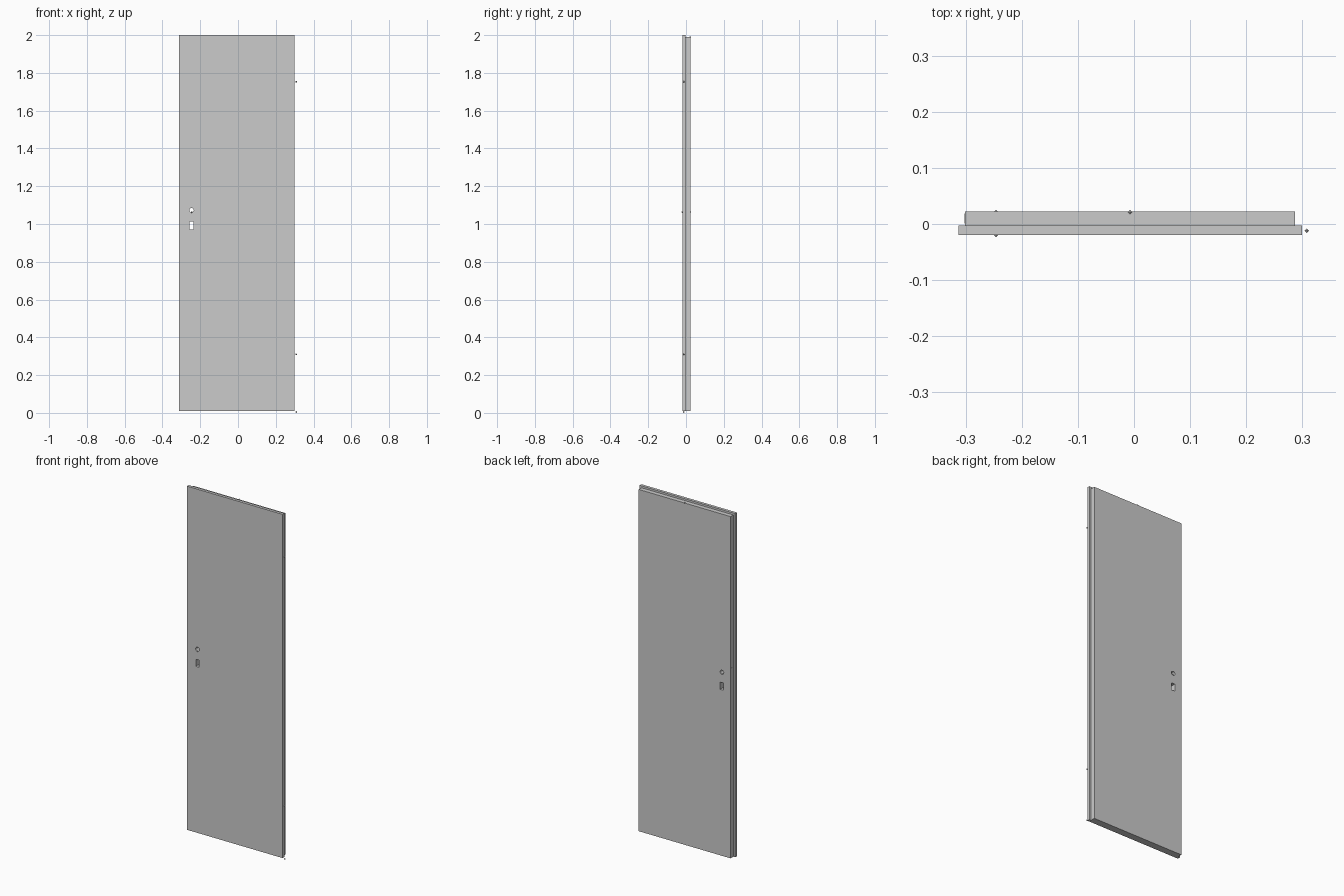
import bpy, math

if "Cube" in bpy.data.objects:
    bpy.data.objects.remove(bpy.data.objects["Cube"])


def box(name, x0, x1, y0, y1, z0, z1):
    bpy.ops.mesh.primitive_cube_add(size=1, location=((x0 + x1) / 2, (y0 + y1) / 2, (z0 + z1) / 2))
    ob = bpy.context.object
    ob.name = name
    ob.scale = (x1 - x0, y1 - y0, z1 - z0)
    bpy.ops.object.transform_apply(location=False, rotation=False, scale=True)
    return ob


def combine(target, other, operation):
    # Apply a boolean and discard the helper
    mod = target.modifiers.new("bool", 'BOOLEAN')
    mod.operation = operation
    mod.solver = 'EXACT'
    mod.object = other
    bpy.context.view_layer.objects.active = target
    bpy.ops.object.modifier_apply(modifier=mod.name)
    bpy.data.objects.remove(other, do_unlink=True)


def fitting_point(name, x, y, z, r=0.0045):
    # Small octahedron marking a hardware mounting point
    bpy.ops.mesh.primitive_uv_sphere_add(segments=4, ring_count=2, radius=r, location=(x, y, z))
    bpy.context.object.name = name


FRONT, STEP, BACK = -0.0195, -0.003, 0.0225
HANDLE_X, HANDLE_Z, KEY_Z = -0.246, 1.073, 0.992

# Rebated door leaf: wide front panel joined to a narrower back panel
leaf = box("door_leaf", -0.313, 0.299, FRONT, STEP, 0.01, 2.0)
combine(leaf, box("back_panel", -0.301, 0.287, -0.012, BACK, 0.01, 1.989), 'UNION')

# Handle spindle hole
bpy.ops.mesh.primitive_cylinder_add(vertices=16, radius=0.012, depth=0.2,
                                    location=(HANDLE_X, 0, HANDLE_Z),
                                    rotation=(math.pi / 2, 0, 0))
combine(leaf, bpy.context.object, 'DIFFERENCE')

# Key slot
combine(leaf, box("slot_cutter", HANDLE_X - 0.011, HANDLE_X + 0.011, -0.1, 0.1,
                  KEY_Z - 0.021, KEY_Z + 0.021), 'DIFFERENCE')

# Lock faceplate on the latch edge
box("lock_faceplate", -0.3018, -0.3005, 0.001, 0.019, 0.95, 1.11)

# Mounting points for handles, closer and hinges
fitting_point("front_handle_point", HANDLE_X, FRONT, 1.063)
fitting_point("back_handle_point", HANDLE_X, BACK - 0.001, 1.063)
fitting_point("top_edge_point", -0.007, BACK - 0.001, 1.989)
for i, z in enumerate((0.0045, 0.31, 1.753)):
    fitting_point("hinge_point_%d" % (i + 1), 0.308, -0.012, z)
